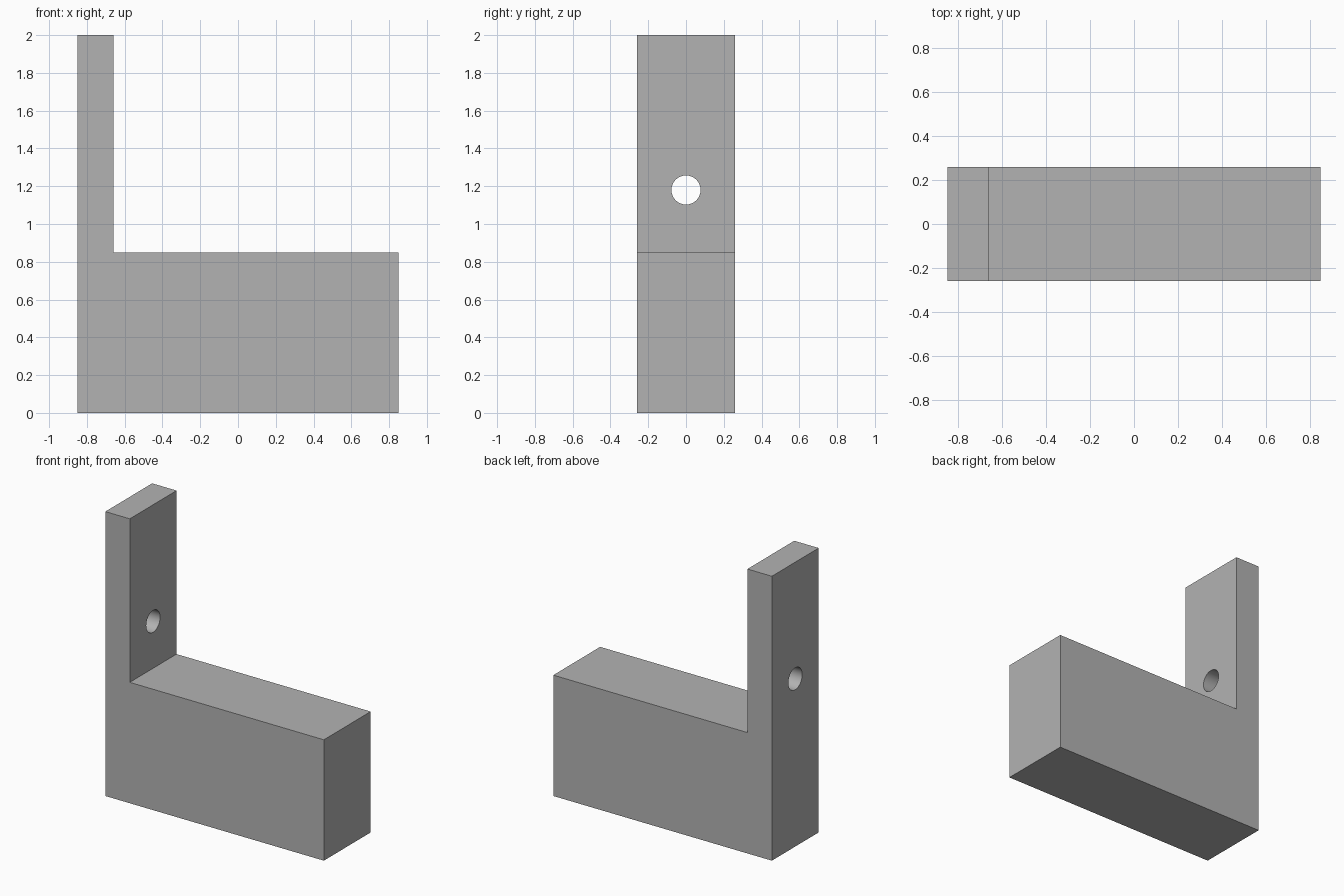
import bpy
import bmesh
import math
from mathutils import Matrix

# Remove the default object
cube = bpy.data.objects.get("Cube")
if cube:
    bpy.data.objects.remove(cube, do_unlink=True)

# Main dimensions
HALF_LENGTH, HALF_WIDTH = 0.85, 0.26
HEIGHT, BASE_TOP = 2.0, 0.85
WALL_INNER_X = -0.66
HOLE_RADIUS, HOLE_Z = 0.077, 1.18

# Single plain grey finish
grey = bpy.data.materials.new("plain grey")
grey.use_nodes = True
colour = (0.45, 0.45, 0.45, 1.0)
grey.diffuse_color = colour
grey.node_tree.nodes["Principled BSDF"].inputs["Base Color"].default_value = colour


def add_object(name, bm):
    bmesh.ops.recalc_face_normals(bm, faces=bm.faces)
    mesh = bpy.data.meshes.new(name)
    bm.to_mesh(mesh)
    bm.free()
    mesh.materials.append(grey)
    obj = bpy.data.objects.new(name, mesh)
    bpy.context.collection.objects.link(obj)
    return obj


# L-shaped block: side profile extruded across its width
profile = [
    (-HALF_LENGTH, 0), (HALF_LENGTH, 0), (HALF_LENGTH, BASE_TOP),
    (WALL_INNER_X, BASE_TOP), (WALL_INNER_X, HEIGHT), (-HALF_LENGTH, HEIGHT),
]
bm = bmesh.new()
face = bm.faces.new([bm.verts.new((x, -HALF_WIDTH, z)) for x, z in profile])
extruded = bmesh.ops.extrude_face_region(bm, geom=[face], use_keep_orig=True)
moved = [g for g in extruded["geom"] if isinstance(g, bmesh.types.BMVert)]
bmesh.ops.translate(bm, verts=moved, vec=(0, 2 * HALF_WIDTH, 0))
bracket = add_object("l_bracket", bm)

# Round bolt hole through the upright
bm = bmesh.new()
wall_centre = (WALL_INNER_X - HALF_LENGTH) / 2
bmesh.ops.create_cone(
    bm, cap_ends=True, segments=64, radius1=HOLE_RADIUS, radius2=HOLE_RADIUS, depth=0.4,
    matrix=Matrix.Translation((wall_centre, 0, HOLE_Z)) @ Matrix.Rotation(math.pi / 2, 4, "Y"))
cutter = add_object("hole_cutter", bm)
cutter.hide_render = True

cut = bracket.modifiers.new("bolt_hole", "BOOLEAN")
cut.operation = "DIFFERENCE"
cut.solver = "EXACT"
cut.object = cutter

# Apply the cut, drop the cutter, and smooth only the bore
bpy.ops.object.select_all(action="DESELECT")
bracket.select_set(True)
bpy.context.view_layer.objects.active = bracket
bpy.ops.object.modifier_apply(modifier=cut.name)
bpy.data.objects.remove(cutter, do_unlink=True)
bpy.ops.object.shade_smooth_by_angle(angle=math.radians(30))
